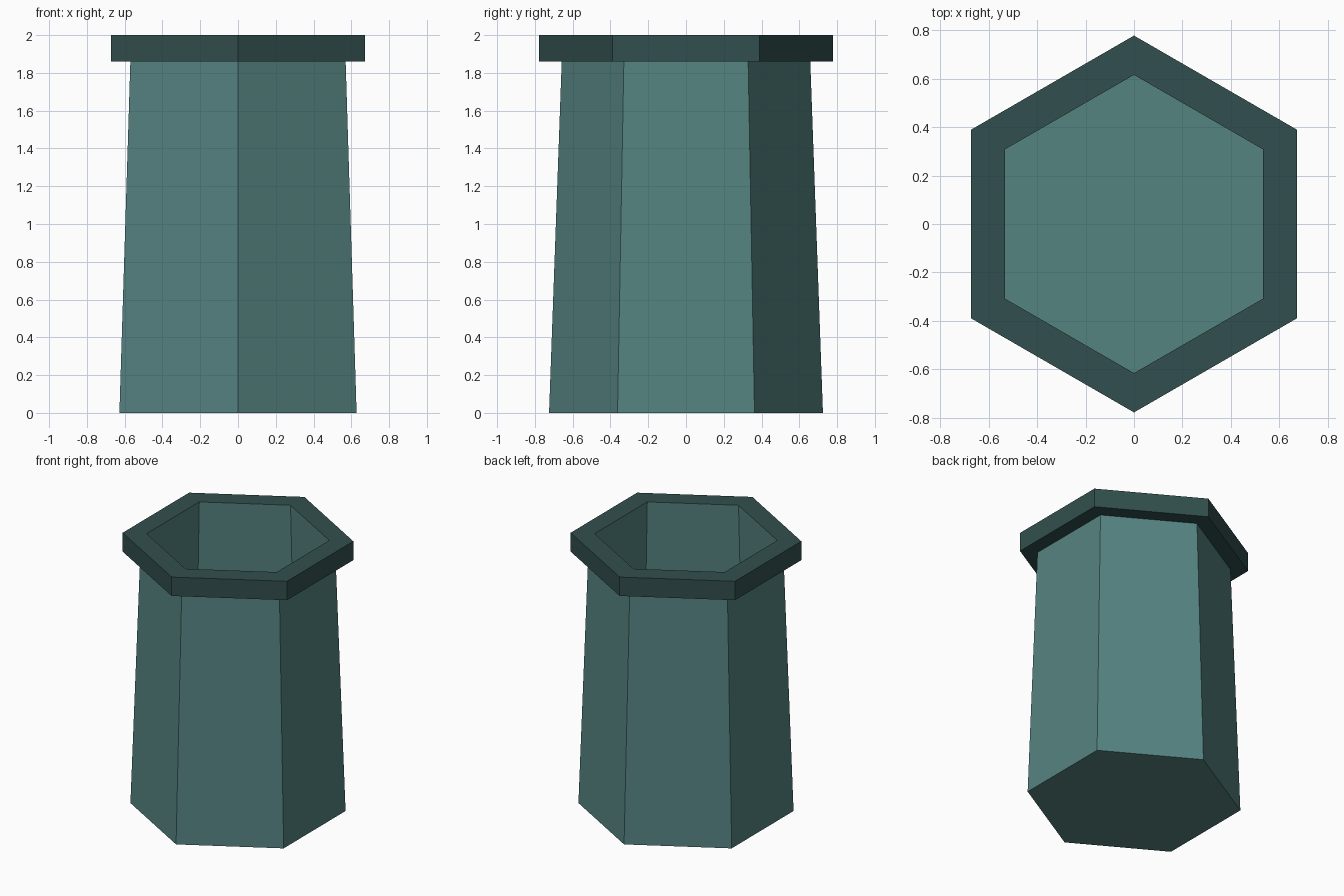
import bpy
import bmesh
import math

if "Cube" in bpy.data.objects:
    bpy.data.objects.remove(bpy.data.objects["Cube"])

SIDES = 6


def material(name, color):
    m = bpy.data.materials.new(name)
    m.diffuse_color = (*color, 1.0)
    m.use_nodes = True
    m.node_tree.nodes["Principled BSDF"].inputs["Base Color"].default_value = m.diffuse_color
    return m


def hex_loft(name, profile, mat, cap_ends=False):
    """Sweep a (radius, z) profile around z as a six-sided flat-shaded shell."""
    bm = bmesh.new()
    rings = []
    for r, z in profile:
        rings.append([bm.verts.new((r * math.cos(math.radians(90) + k * math.tau / SIDES),
                                    r * math.sin(math.radians(90) + k * math.tau / SIDES), z))
                      for k in range(SIDES)])
    for a, b in zip(rings, rings[1:]):
        for k in range(SIDES):
            n = (k + 1) % SIDES
            bm.faces.new((a[k], a[n], b[n], b[k]))
    if cap_ends:
        bm.faces.new(list(reversed(rings[0])))
        bm.faces.new(rings[-1])
    mesh = bpy.data.meshes.new(name)
    bm.to_mesh(mesh)
    bm.free()
    mesh.materials.append(mat)
    obj = bpy.data.objects.new(name, mesh)
    bpy.context.collection.objects.link(obj)
    return obj


teal = material("muted teal", (0.091, 0.227, 0.220))
dark_teal = material("dark teal", (0.031, 0.078, 0.074))

# Tapered hollow body: base, outer wall, hidden top under the rim, inner wall, floor
hex_loft("pot_body", [(0.725, 0.0), (0.658, 1.86), (0.655, 1.99),
                      (0.615, 2.0), (0.683, 0.06)], teal, cap_ends=True)

# Overhanging rim: underside, outer band, flat top
hex_loft("pot_rim", [(0.658, 1.86), (0.777, 1.86), (0.777, 2.0), (0.615, 2.0)], dark_teal)
